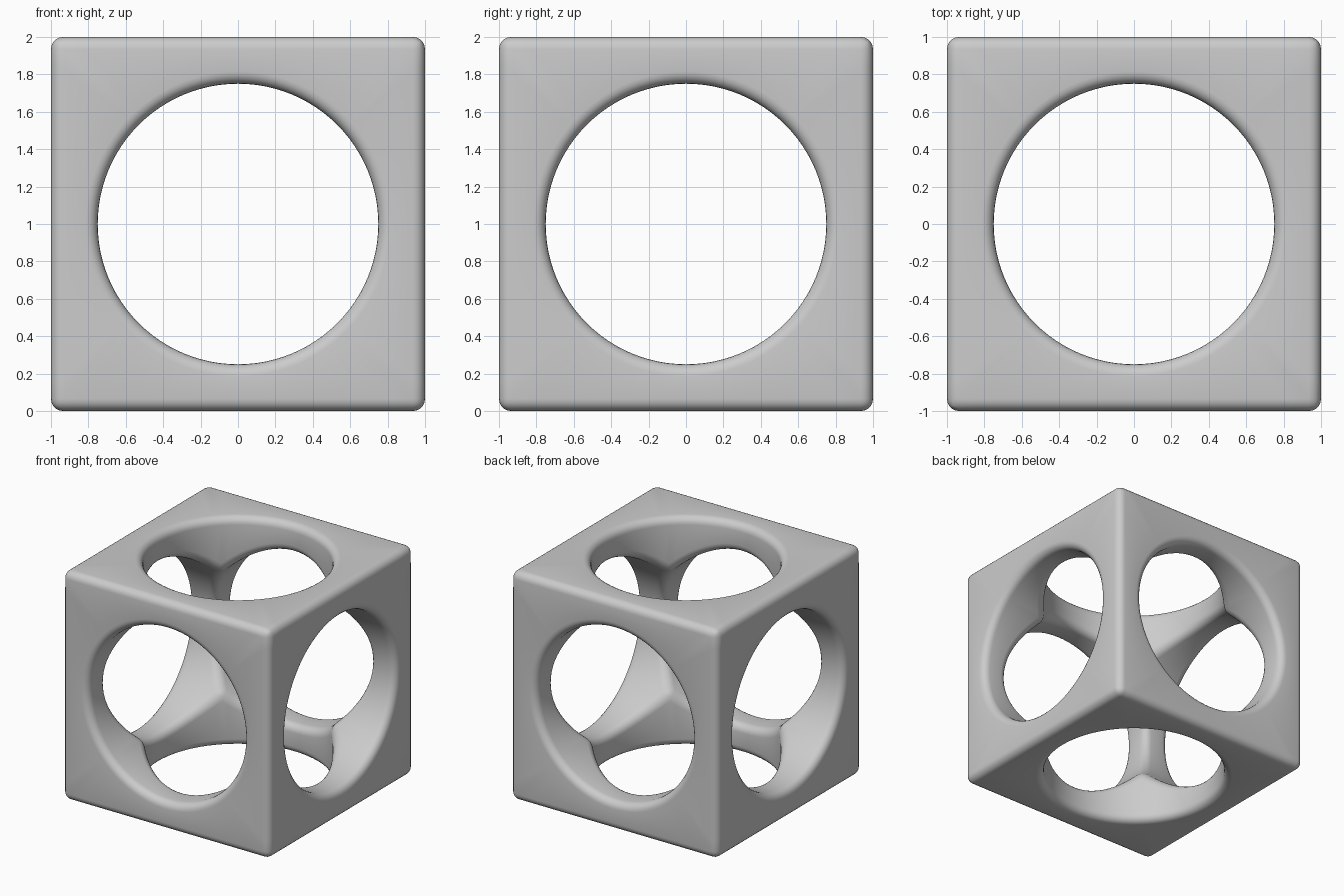
import bpy, bmesh, math
from mathutils import Vector

if "Cube" in bpy.data.objects:
    bpy.data.objects.remove(bpy.data.objects["Cube"])

HALF = 1.0      # half the cube size
R = 0.75        # radius of the three crossing round holes
N = 96          # segments around each hole (multiple of 8)
ROUND = 0.065   # edge rounding

bm = bmesh.new()


def orient(p, axis, sign):
    """Turn a point of the +z side to another side of the cube."""
    x, y, z = p
    z *= sign
    return Vector([(x, y, z), (z, x, y), (y, z, x)][axis])


# Each side: flat panel from square outline to hole rim, then the hole wall
# down to the ridge where it meets the neighbouring holes
for axis in range(3):
    for sign in (1, -1):
        rings = [[], [], []]
        for i in range(N):
            a = 2 * math.pi * i / N
            c, s = math.cos(a), math.sin(a)
            m = max(abs(c), abs(s))
            for ring, p in zip(rings, ((c / m * HALF, s / m * HALF, HALF),
                                       (c * R, s * R, HALF),
                                       (c * R, s * R, m * R))):
                ring.append(bm.verts.new(orient(p, axis, sign)))
        for r0, r1 in zip(rings, rings[1:]):
            for i in range(N):
                j = (i + 1) % N
                bm.faces.new((r0[i], r0[j], r1[j], r1[i]))

# Join the six sides and stand the cube on the ground
bmesh.ops.remove_doubles(bm, verts=bm.verts, dist=1e-4)
bmesh.ops.recalc_face_normals(bm, faces=bm.faces)
bmesh.ops.translate(bm, verts=bm.verts, vec=(0, 0, HALF))
for f in bm.faces:
    f.smooth = True

mesh = bpy.data.meshes.new("hollow_cube")
bm.to_mesh(mesh)
bm.free()
cube = bpy.data.objects.new("hollow_cube", mesh)
bpy.context.collection.objects.link(cube)

# Rounded outer edges, hole rims and inner ridges
bev = cube.modifiers.new("rounding", 'BEVEL')
bev.width = ROUND
bev.segments = 5
bev.limit_method = 'ANGLE'
bev.angle_limit = math.radians(25)
bev.use_clamp_overlap = False
